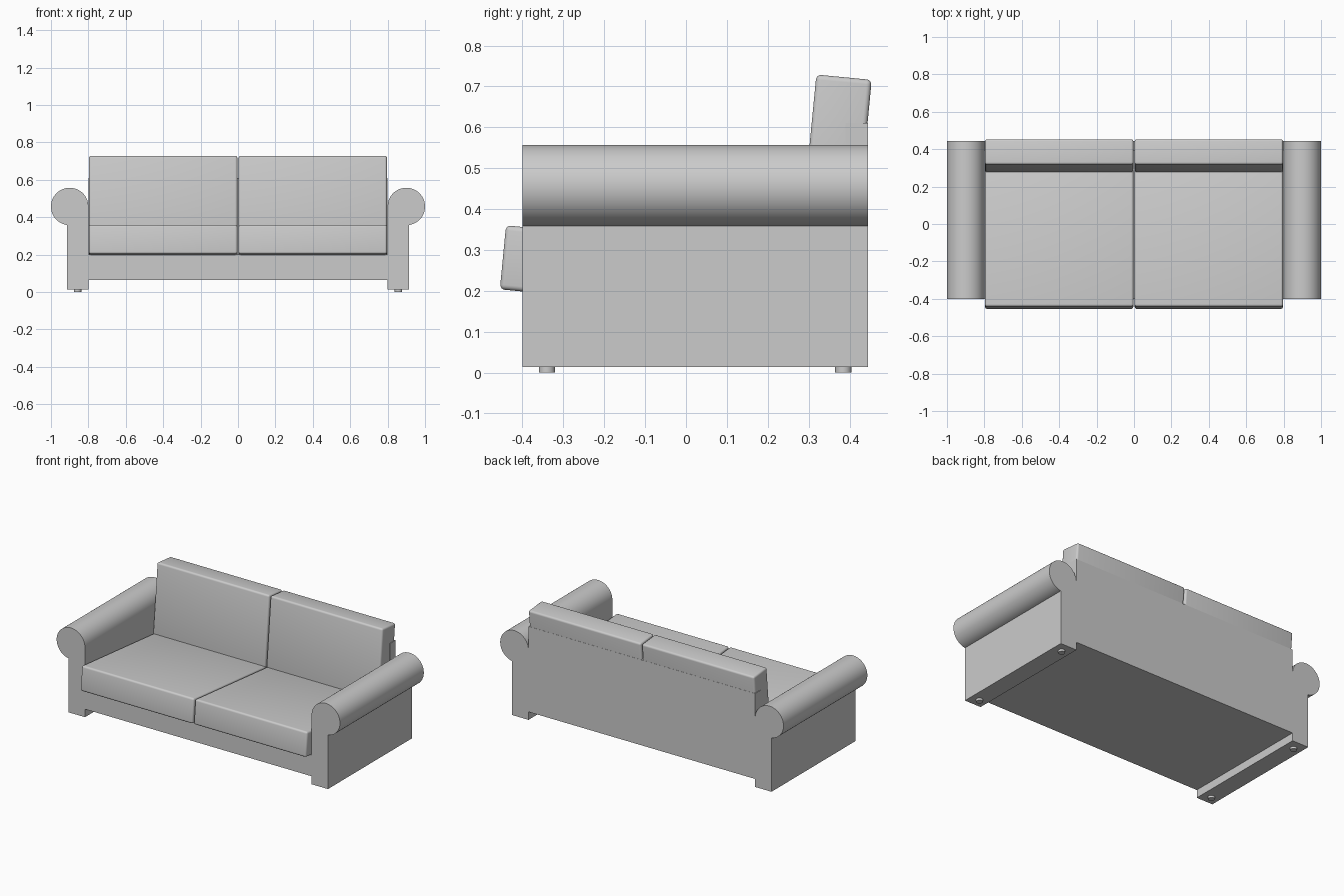
import bpy, bmesh, math
from mathutils import Matrix, Vector

if "Cube" in bpy.data.objects:
    bpy.data.objects.remove(bpy.data.objects["Cube"])

TILT = math.radians(-5.5)
Y0, Y1 = -0.40, 0.445


def finish(bm, name, mirror=False):
    bmesh.ops.recalc_face_normals(bm, faces=bm.faces)
    me = bpy.data.meshes.new(name)
    bm.to_mesh(me)
    bm.free()
    ob = bpy.data.objects.new(name, me)
    bpy.context.collection.objects.link(ob)
    if mirror:
        ob.modifiers.new("Mirror", 'MIRROR')
    return ob


def smooth(ob):
    bpy.ops.object.select_all(action='DESELECT')
    ob.select_set(True)
    bpy.context.view_layer.objects.active = ob
    bpy.ops.object.shade_smooth_by_angle(angle=math.radians(35))


def box(name, lo, hi):
    lo, hi = Vector(lo), Vector(hi)
    bm = bmesh.new()
    bmesh.ops.create_cube(bm, size=1, matrix=Matrix.Translation((lo + hi) / 2)
                          @ Matrix.Diagonal((*(hi - lo), 1)))
    return finish(bm, name)


def cushion(name, y, z, depth, height):
    # soft-edged tilted block, mirrored to make the pair
    bm = bmesh.new()
    bmesh.ops.create_cube(bm, size=1, matrix=Matrix.Diagonal((0.793, depth, height, 1)))
    bmesh.ops.bevel(bm, geom=bm.edges[:], offset=0.012, segments=4,
                    profile=0.5, affect='EDGES')
    bm.transform(Matrix.Translation((0.4, y, z)) @ Matrix.Rotation(TILT, 4, 'X'))
    smooth(finish(bm, name, True))


# Base and back panel
box("base", (-0.80, Y0, 0.065), (0.80, Y1, 0.20))
box("back_panel", (-0.80, 0.39, 0.19), (0.80, Y1, 0.61))

# Rolled arms: one extruded profile, mirrored
cx, cz, r = 0.90, 0.457, 0.10
start = math.asin(0.15) - math.pi / 2
profile = [(0.80, 0.014), (0.915, 0.014)]
for i in range(49):
    a = start + (math.pi - start) * i / 48
    profile.append((cx + r * math.cos(a), cz + r * math.sin(a)))
bm = bmesh.new()
face = bm.faces.new([bm.verts.new((x, Y0, z)) for x, z in profile])
ext = bmesh.ops.extrude_face_region(bm, geom=[face], use_keep_orig=True)
bmesh.ops.translate(bm, vec=(0, Y1 - Y0, 0),
                    verts=[v for v in ext["geom"] if isinstance(v, bmesh.types.BMVert)])
smooth(finish(bm, "arms", True))

# Cushions
cushion("seat_cushions", -0.0695, 0.2455, 0.76, 0.157)
cushion("back_cushions", 0.365, 0.4985, 0.136, 0.45)

# Small round feet
bm = bmesh.new()
for y in (-0.34, 0.385):
    bmesh.ops.create_cone(bm, cap_ends=True, segments=24, radius1=0.02, radius2=0.02,
                          depth=0.016, matrix=Matrix.Translation((0.858, y, 0.008)))
smooth(finish(bm, "feet", True))
